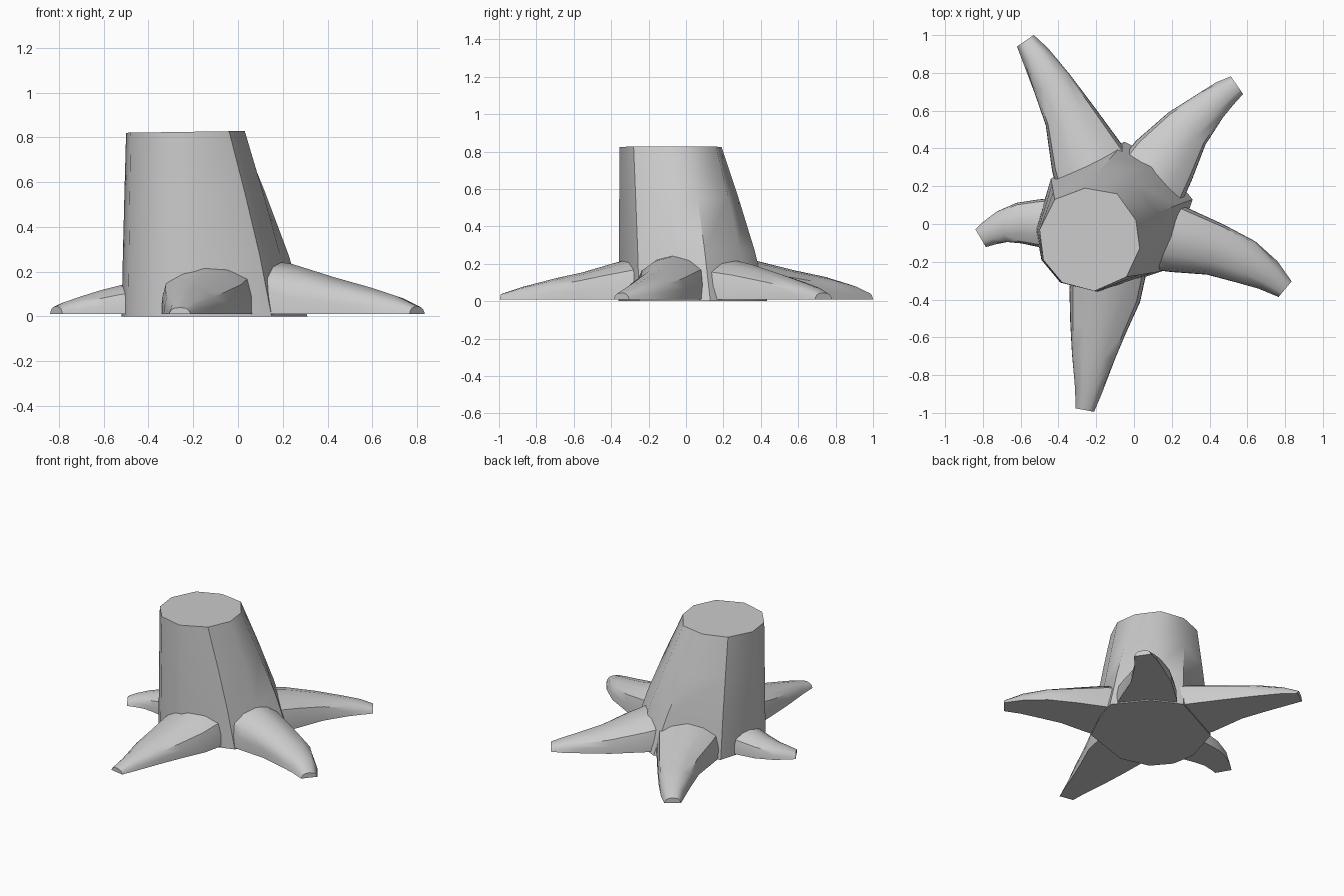
import bpy, math
from mathutils import Vector

if "Cube" in bpy.data.objects:
    bpy.data.objects.remove(bpy.data.objects["Cube"])


def loft(name, rings):
    """Skin a list of equal-length closed rings and cap both ends."""
    n = len(rings[0])
    verts = [v for r in rings for v in r]
    faces = [list(range(n))[::-1], list(range(len(verts) - n, len(verts)))]
    for k in range(len(rings) - 1):
        for i in range(n):
            j = (i + 1) % n
            faces.append([k * n + i, k * n + j, (k + 1) * n + j, (k + 1) * n + i])
    mesh = bpy.data.meshes.new(name)
    mesh.from_pydata(verts, [], faces)
    obj = bpy.data.objects.new(name, mesh)
    bpy.context.collection.objects.link(obj)
    bpy.ops.object.select_all(action='DESELECT')
    obj.select_set(True)
    bpy.context.view_layer.objects.active = obj
    bpy.ops.object.mode_set(mode='EDIT')
    bpy.ops.mesh.select_all(action='SELECT')
    bpy.ops.mesh.normals_make_consistent(inside=False)
    bpy.ops.object.mode_set(mode='OBJECT')
    bpy.ops.object.shade_smooth_by_angle(angle=math.radians(42))
    return obj


# Trunk: leaning ten-sided stump, wide irregular foot to a level cut
foot = [(.25, -.05), (.31, .13), (.14, .34), (-.05, .435), (-.44, .24),
        (-.52, -.03), (-.49, -.19), (-.39, -.31), (-.19, -.36), (.15, -.25)]
cut = [(.03, -.13), (.01, .02), (-.09, .16), (-.26, .19), (-.42, .13),
       (-.50, -.03), (-.48, -.19), (-.38, -.31), (-.21, -.355), (-.04, -.28)]
rings = []
for t in (0, .33, .67, 1):
    ring = []
    for a, b in zip(foot, cut):
        p = Vector(a).lerp(Vector(b), t ** 1.15)
        ring.append((p.x, p.y, t * (.825 + .015 * (p.x + .2))))
    rings.append(ring)
loft("trunk", rings)


# Roots: flat-bottomed arched sections along a path of (x, y, half width, top height)
ARCH = [(1, 0), (.99, .35), (.9, .68), (.5, .9), (0, 1),
        (-.5, .9), (-.9, .68), (-.99, .35), (-1, 0)]
TIP = [(1, 0), (.9, .35), (.75, .68), (.5, .9), (0, 1),
       (-.5, .9), (-.75, .68), (-.9, .35), (-1, 0)]


def root(name, path):
    rings = []
    for k, (x, y, w, h) in enumerate(path):
        a, b = path[max(k - 1, 0)], path[min(k + 1, len(path) - 1)]
        d = Vector((b[0] - a[0], b[1] - a[1])).normalized()
        shape = TIP if k >= len(path) - 2 else ARCH
        rings.append([(x - d.y * w * u, y + d.x * w * u, .01 + (h - .01) * v)
                      for u, v in shape])
    loft(name, rings)


root("root_back_left", [(-.18, .20, .23, .25), (-.255, .36, .195, .22),
                        (-.345, .58, .135, .165), (-.435, .745, .105, .13),
                        (-.52, .89, .077, .085), (-.575, .97, .054, .045)])
root("root_back_right", [(.08, .21, .20, .23), (.16, .34, .18, .20),
                         (.28, .505, .13, .145), (.41, .63, .09, .10),
                         (.48, .69, .075, .075), (.545, .735, .057, .045)])
root("root_right", [(.08, -.04, .20, .26), (.24, -.085, .175, .235),
                    (.43, -.135, .14, .175), (.59, -.20, .12, .13),
                    (.71, -.27, .088, .09), (.80, -.345, .054, .045)])
root("root_front", [(-.13, -.22, .20, .25), (-.155, -.38, .19, .205),
                    (-.19, -.55, .15, .155), (-.215, -.70, .115, .122),
                    (-.24, -.88, .073, .075), (-.26, -.985, .05, .04)])
root("root_left", [(-.40, 0, .14, .17), (-.51, .005, .125, .143),
                   (-.61, .005, .108, .118), (-.70, -.015, .085, .09),
                   (-.77, -.05, .067, .066), (-.812, -.075, .055, .045)])
